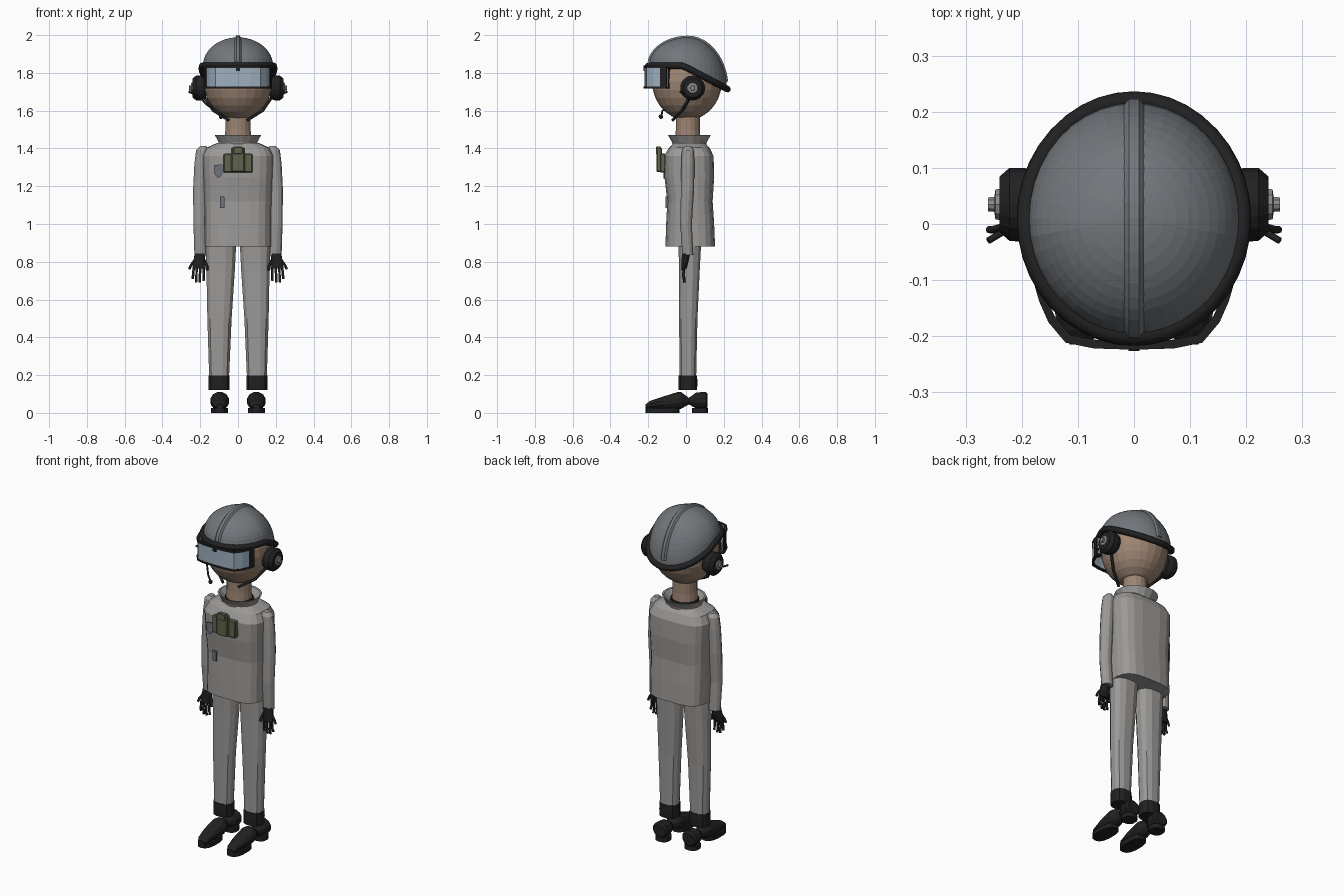
import bpy, bmesh
from math import sin, cos, pi
from mathutils import Vector

if "Cube" in bpy.data.objects:
    bpy.data.objects.remove(bpy.data.objects["Cube"])


def material(name, r, g, b):
    m = bpy.data.materials.new(name)
    m.use_nodes = True
    m.diffuse_color = (r, g, b, 1)
    m.node_tree.nodes["Principled BSDF"].inputs["Base Color"].default_value = (r, g, b, 1)
    return m


SUIT = material("suit grey", .33, .32, .31)
SHELL = material("helmet grey", .17, .185, .2)
BLACK = material("black rubber", .015, .015, .016)
SKIN = material("skin", .34, .235, .17)
GLASS = material("visor blue", .34, .43, .52)
OLIVE = material("olive pouch", .12, .125, .075)
PATCH = material("patch grey", .16, .17, .2)
STEEL = material("knob steel", .25, .26, .27)


def finish(name, bm, mat):
    bmesh.ops.recalc_face_normals(bm, faces=bm.faces)
    me = bpy.data.meshes.new(name)
    bm.to_mesh(me)
    bm.free()
    me.materials.append(mat)
    ob = bpy.data.objects.new(name, me)
    bpy.context.collection.objects.link(ob)
    return ob


def loft(name, rings, mat, closed=True, caps=True):
    """Skin a list of rings, each a list of points."""
    bm = bmesh.new()
    rows = [[bm.verts.new(p) for p in r] for r in rings]
    n = len(rows[0])
    for a, b in zip(rows, rows[1:]):
        for i in range(n if closed else n - 1):
            j = (i + 1) % n
            bm.faces.new((a[i], a[j], b[j], b[i]))
    if closed and caps:
        bm.faces.new(rows[0])
        bm.faces.new(rows[-1])
    return finish(name, bm, mat)


def oval(x, y, z, rx, ry, n=16, power=1.0, axis="z"):
    """Ring around an axis; a power under one squares it off."""
    pts = []
    for i in range(n):
        c, s = cos(2 * pi * (i + .5) / n), sin(2 * pi * (i + .5) / n)
        u = rx * abs(c) ** power * (1 if c > 0 else -1)
        v = ry * abs(s) ** power * (1 if s > 0 else -1)
        pts.append({"z": (x + u, y + v, z), "y": (x + u, y, z + v), "x": (x, y + u, z + v)}[axis])
    return pts


def tube(name, pts, radius, mat, cyclic=False, sides=2):
    cu = bpy.data.curves.new(name, "CURVE")
    cu.dimensions = "3D"
    cu.bevel_depth = radius
    cu.bevel_resolution = sides
    cu.use_fill_caps = True
    sp = cu.splines.new("POLY")
    sp.points.add(len(pts) - 1)
    for p, co in zip(sp.points, pts):
        p.co = (*co, 1)
    sp.use_cyclic_u = cyclic
    tmp = bpy.data.objects.new(name, cu)
    bpy.context.collection.objects.link(tmp)
    bpy.context.view_layer.update()
    me = bpy.data.meshes.new_from_object(tmp.evaluated_get(bpy.context.evaluated_depsgraph_get()))
    bpy.data.objects.remove(tmp)
    me.materials.clear()
    me.materials.append(mat)
    ob = bpy.data.objects.new(name, me)
    bpy.context.collection.objects.link(ob)
    return ob


def box(name, center, size, mat, bevel=0.0):
    bm = bmesh.new()
    bmesh.ops.create_cube(bm, size=1)
    bmesh.ops.scale(bm, vec=size, verts=bm.verts)
    bmesh.ops.translate(bm, vec=center, verts=bm.verts)
    if bevel:
        bmesh.ops.bevel(bm, geom=bm.edges[:], offset=bevel, segments=1, affect="EDGES")
    return finish(name, bm, mat)


def ball(name, center, scale, mat, u=24, v=14):
    bm = bmesh.new()
    bmesh.ops.create_uvsphere(bm, u_segments=u, v_segments=v, radius=1)
    bmesh.ops.scale(bm, vec=scale, verts=bm.verts)
    bmesh.ops.translate(bm, vec=center, verts=bm.verts)
    return finish(name, bm, mat)


# Head and neck
ball("head", (0, .005, 1.755), (.183, .185, .205), SKIN)
loft("neck", [oval(0, .01, 1.42, .075, .07), oval(0, .01, 1.5, .068, .065), oval(0, .01, 1.6, .068, .065)], SKIN)


# Helmet: the brim is level in front and drops toward the back
def brim(a, grow=0.0):
    y = .01 - (.206 + grow) * cos(a)
    return Vector(((.188 + grow) * sin(a), y, 1.838 - .53 * max(0, y + .015)))


def dome(a, t, lift=0.0):
    b = brim(a)
    return Vector((b.x * cos(t), .01 + (b.y - .01) * cos(t), b.z + (1.988 + lift - b.z) * sin(t)))


STEPS = 40
loft("helmet_shell", [[dome(2 * pi * i / STEPS, pi / 2 * j / 12.2) for i in range(STEPS)] for j in range(13)], SHELL)
tube("helmet_brim", [brim(2 * pi * i / STEPS, .004) for i in range(STEPS)], .017, BLACK, cyclic=True)
ridge = []
for k in range(21):
    t = pi * (k + 1) / 22
    p = dome(0, t) if t < pi / 2 else dome(pi, pi - t)
    up = Vector((0, -cos(t), sin(t)))
    ridge.append([p + up * h + Vector((x, 0, 0)) for x, h in ((-.02, -.004), (-.009, .009), (.009, .009), (.02, -.004))])
loft("helmet_ridge", ridge, SHELL)

# Visor: glass wraps the face, black frame along its edges
half = [(0, -.22), (.07, -.218), (.12, -.208), (.15, -.172), (.166, -.135), (.176, -.1)]
wrap = [(-x, y) for x, y in half[:0:-1]] + half


def strip(name, path, z0, z1, mat, out=0.0, depth=.012):
    rings = []
    for x, y in path:
        d = Vector((x, y, 0)).normalized()
        o, i = Vector((x, y, 0)) + d * out, Vector((x, y, 0)) - d * depth
        rings.append([(o.x, o.y, z0), (o.x, o.y, z1), (i.x, i.y, z1), (i.x, i.y, z0)])
    loft(name, rings, mat)


strip("visor_glass", wrap, 1.725, 1.835, GLASS)
strip("visor_frame_top", wrap, 1.825, 1.838, BLACK, .004)
strip("visor_frame_bottom", wrap, 1.717, 1.727, BLACK, .004)
box("visor_latch", (0, -.222, 1.818), (.02, .008, .018), BLACK)
for side, path in (("left", wrap[-2:]), ("right", wrap[:2])):
    strip("visor_frame_" + side, path, 1.717, 1.838, BLACK, .004, .03)

# Torso, seam line and collar
profile = [(.88, .175, -.11, .155), (1, .175, -.106, .15), (1.12, .178, -.1, .142), (1.25, .183, -.115, .15),
           (1.36, .188, -.117, .147), (1.405, .165, -.09, .125), (1.43, .11, -.065, .1)]
loft("jacket", [oval(0, (a + b) / 2, z, w, (b - a) / 2, 20, .6) for z, w, a, b in profile], SUIT)
loft("collar", [oval(0, .018, 1.41, .1, .088), oval(0, .018, 1.435, .105, .095), oval(0, .018, 1.47, .125, .115),
                oval(0, .018, 1.468, .115, .105), oval(0, .018, 1.435, .085, .08)], SUIT)
loft("undershirt_collar", [oval(0, .012, 1.42, .082, .078), oval(0, .012, 1.452, .079, .075)], BLACK)

# Chest pouch and sewn patches
box("pouch_back", (0, -.123, 1.322), (.155, .03, .1), OLIVE, .005)
box("pouch_front", (0, -.142, 1.34), (.072, .03, .13), OLIVE, .006)
box("pouch_flap", (0, -.146, 1.39), (.05, .028, .04), OLIVE, .004)
loft("chest_badge", [[(x - .1, y, z + 1.28) for x, z in ((-.028, .03), (.028, .038), (.024, -.01), (-.005, -.038), (-.024, -.015))]
                     for y in (-.119, -.112)], PATCH)
box("name_patch", (-.083, -.104, 1.115), (.024, .008, .06), PATCH)

for s, side in ((1, "left"), (-1, "right")):
    # Headset: cup, knob and strap toward the chin
    loft(side + "_ear_cup", [oval(s * x, .035, 1.72, r, r, 18, axis="x")
                             for x, r in ((.17, .055), (.195, .066), (.222, .066), (.24, .05))], BLACK)
    loft(side + "_ear_knob", [oval(s * x, .035, 1.72, r, r, 10, axis="x")
                              for x, r in ((.235, .03), (.247, .028), (.249, .014), (.26, .013))], STEEL)
    tube(side + "_cup_antenna", [(s * .235, -.015, 1.69), (s * .26, -.03, 1.7)], .006, BLACK)
    tube(side + "_chin_strap", [(s * .178, .02, 1.67), (s * .13, -.02, 1.6), (s * .05, -.07, 1.55)], .008, BLACK)

    # Sleeve
    loft(side + "_sleeve", [oval(s * x, y, z, rx, ry, 12) for x, y, z, rx, ry in (
        (.198, .02, .835, .034, .03), (.203, .01, 1.0, .034, .032), (.203, .018, 1.18, .036, .036),
        (.196, .02, 1.32, .036, .036), (.188, .02, 1.39, .035, .033), (.184, .02, 1.412, .018, .018))], SUIT).location.y = -.01

    # Glove with thumb and fingers
    loft(side + "_glove", [oval(s * x, y, z, rx, ry, 10) for x, y, z, rx, ry in (
        (.2, 0, .845, .03, .022), (.207, -.005, .8, .032, .018), (.21, -.01, .765, .033, .014))], BLACK)
    for k, (x0, x1, z1) in enumerate(((.182, .182, .7), (.2, .203, .69), (.218, .222, .692), (.234, .241, .71))):
        tube(f"{side}_finger_{k}", [(s * x0, -.01, .775), (s * (x0 + x1) / 2, -.014, .73), (s * x1, -.008, z1)], .007, BLACK, sides=1)
    tube(side + "_thumb", [(s * .18, -.005, .81), (s * .165, -.015, .775), (s * .162, -.018, .755)], .008, BLACK, sides=1)
    tube(side + "_little_finger", [(s * .232, -.005, .805), (s * .25, -.01, .78), (s * .258, -.01, .76)], .007, BLACK, sides=1)

    # Trouser leg
    loft(side + "_trouser_leg", [oval(s * x, y, z, rx, ry, 12, .8) for x, y, z, rx, ry in (
        (.1, .01, .185, .054, .045), (.098, .012, .5, .066, .05), (.092, .018, .75, .077, .056), (.09, .02, .9, .083, .062))], SUIT)

    # Boot: ankle cuff, foot pinched at the arch, soles
    loft(side + "_boot_cuff", [oval(s * .1, .01, z, .057, r, 12, .8) for z, r in ((.12, .05), (.16, .052), (.198, .05))], BLACK)
    loft(side + "_boot_foot", [oval(s * .097, y, z, rx, rz, 12, axis="y") for y, z, rx, rz in (
        (-.215, .033, .018, .012), (-.19, .04, .034, .024), (-.12, .052, .048, .036), (-.045, .064, .05, .048), (-.025, .066, .046, .045),
        (.015, .062, .022, .018), (.055, .066, .046, .044), (.105, .066, .05, .046), (.115, .064, .04, .036))], BLACK)
    for part, y, r, w in (("toe", -.125, .09, .046), ("heel", .075, .042, .042)):
        loft(f"{side}_boot_{part}_sole", [oval(s * .097, y, z, w, r, 14, .8) for z in (0, .026)], BLACK)

# Microphone on the right cup
tube("microphone_boom", [(-.2, .01, 1.67), (-.165, -.06, 1.63), (-.11, -.125, 1.6), (-.09, -.13, 1.57)], .005, BLACK)
ball("microphone", (-.09, -.133, 1.568), (.012, .012, .012), BLACK, 10, 6)
